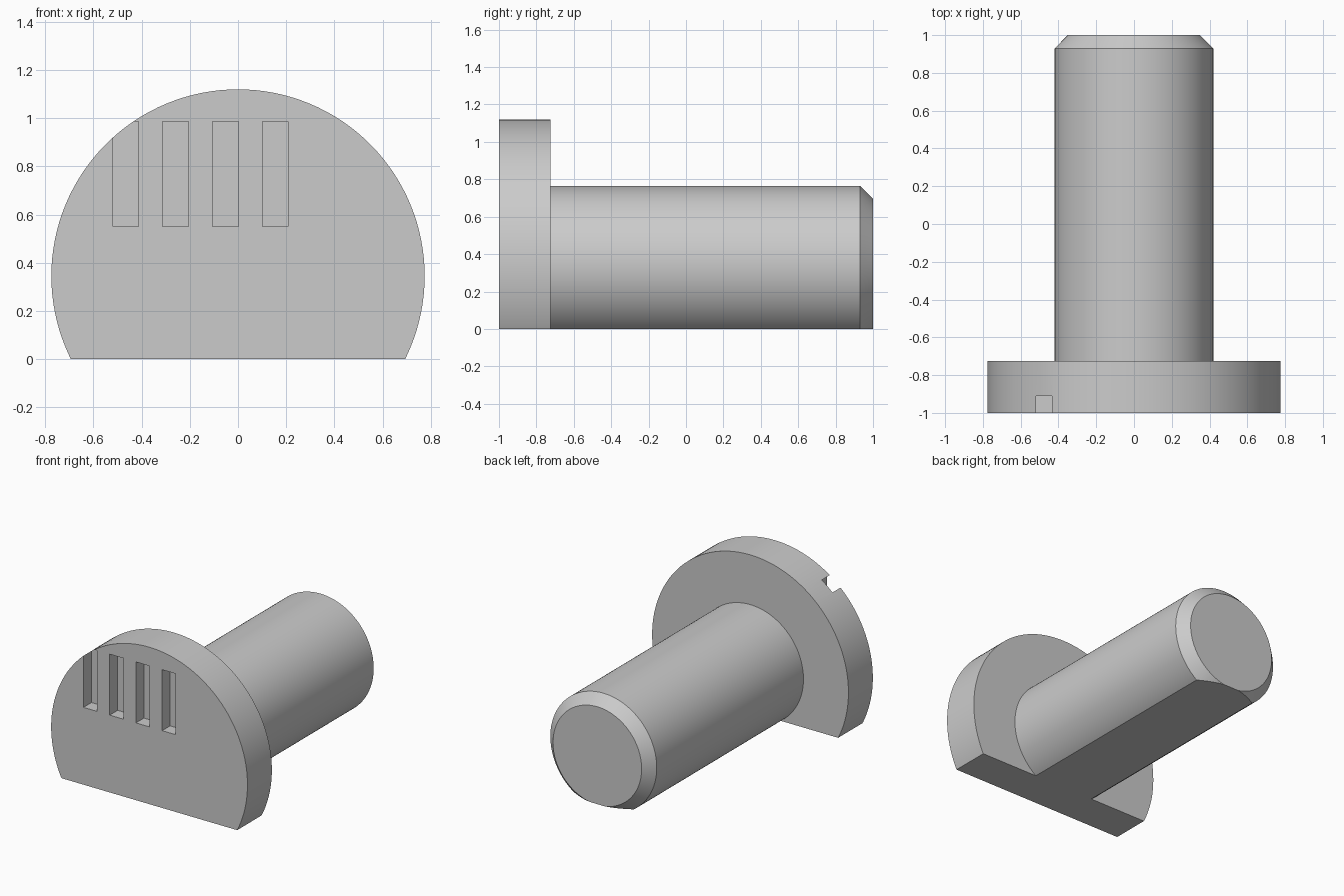
import bpy
import bmesh
from math import radians, tau
from mathutils import Matrix, Vector

default = bpy.data.objects.get("Cube")
if default:
    bpy.data.objects.remove(default, do_unlink=True)

AXIS_Z = 0.345
SEGMENTS = 128

grey = bpy.data.materials.new("plain_grey")
grey.use_nodes = True
colour = (0.6, 0.6, 0.6, 1)
grey.diffuse_color = colour
grey.node_tree.nodes["Principled BSDF"].inputs["Base Color"].default_value = colour


def make_object(name, bm):
    bmesh.ops.recalc_face_normals(bm, faces=bm.faces)
    mesh = bpy.data.meshes.new(name)
    bm.to_mesh(mesh)
    bm.free()
    mesh.materials.append(grey)
    obj = bpy.data.objects.new(name, mesh)
    bpy.context.collection.objects.link(obj)
    return obj


# Headed pin: (radius, y) profile turned about the long axis
profile = [(0.775, -1), (0.775, -0.725), (0.42, -0.725), (0.42, 0.93), (0.35, 1)]
bm = bmesh.new()
verts = [bm.verts.new((0, y, AXIS_Z + r)) for r, y in profile]
edges = [bm.edges.new(pair) for pair in zip(verts, verts[1:])]
bmesh.ops.spin(bm, geom=verts + edges, cent=(0, 0, AXIS_Z), axis=(0, 1, 0),
               angle=tau, steps=SEGMENTS)
bmesh.ops.remove_doubles(bm, verts=bm.verts, dist=0.0001)
bmesh.ops.holes_fill(bm, edges=bm.edges, sides=0)

# Flat underside
bmesh.ops.bisect_plane(bm, geom=bm.verts[:] + bm.edges[:] + bm.faces[:],
                       plane_co=(0, 0, 0), plane_no=(0, 0, 1), clear_inner=True)
bmesh.ops.holes_fill(bm, edges=bm.edges, sides=0)
pin = make_object("headed_pin", bm)

# Four upright slots in the front of the head
bm = bmesh.new()
for i in range(4):
    centre = Vector((-0.466 + 0.207 * i, -1, 0.769))
    bmesh.ops.create_cube(bm, matrix=Matrix.Translation(centre)
                          @ Matrix.Diagonal((0.107, 0.18, 0.435, 1)))
cutter = make_object("slot_cutter", bm)
cutter.hide_render = True

cut = pin.modifiers.new("slots", "BOOLEAN")
cut.operation = "DIFFERENCE"
cut.solver = "EXACT"
cut.object = cutter

bpy.ops.object.select_all(action="DESELECT")
pin.select_set(True)
bpy.context.view_layer.objects.active = pin
bpy.ops.object.modifier_apply(modifier=cut.name)
bpy.data.objects.remove(cutter, do_unlink=True)
bpy.ops.object.shade_smooth_by_angle(angle=radians(30))
